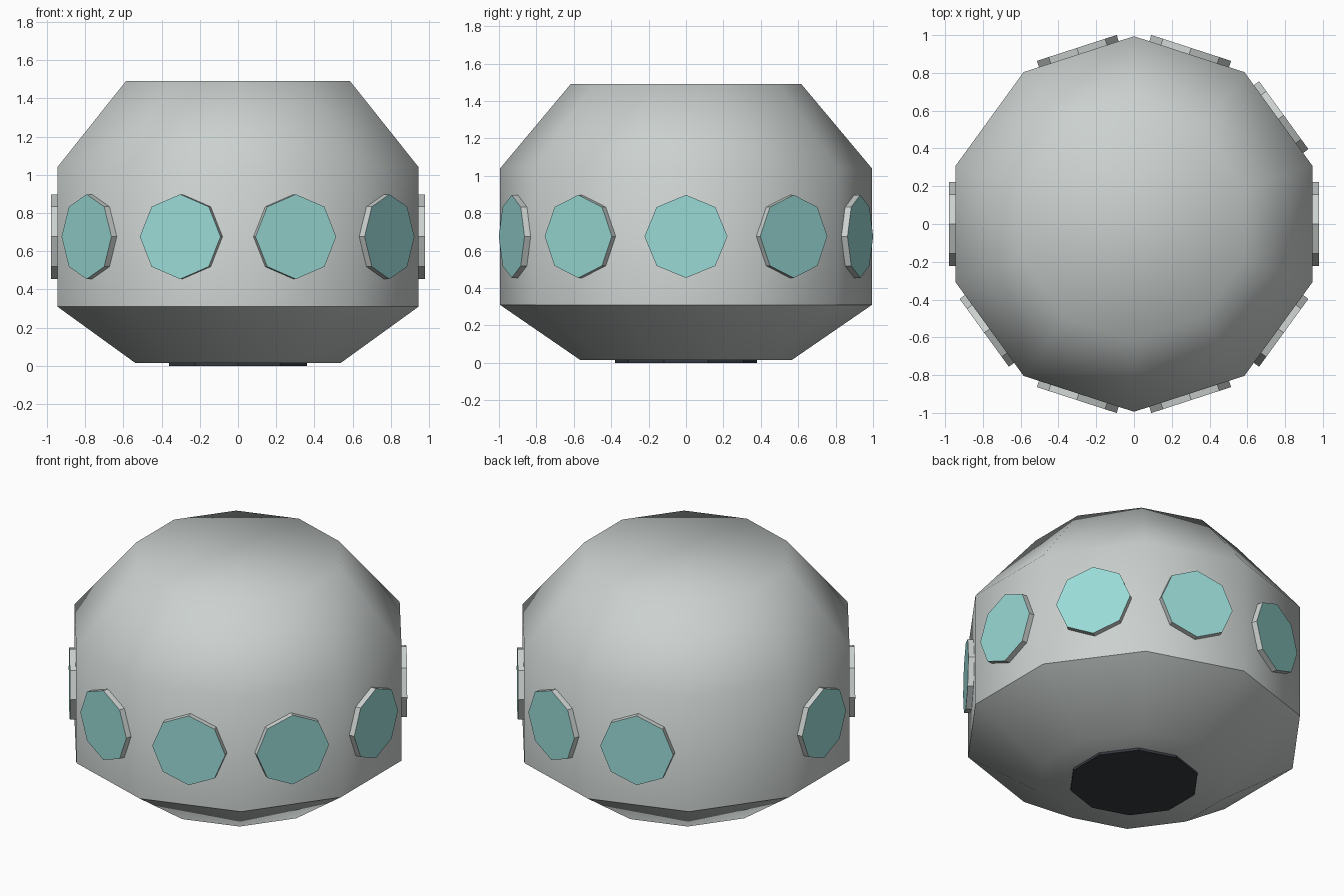
import bpy, bmesh, math
from mathutils import Matrix

if "Cube" in bpy.data.objects:
    bpy.data.objects.remove(bpy.data.objects["Cube"])

def material(name, color):
    m = bpy.data.materials.new(name)
    m.diffuse_color = color
    m.use_nodes = True
    m.node_tree.nodes["Principled BSDF"].inputs["Base Color"].default_value = m.diffuse_color
    return m

grey = material("grey", (0.60, 0.64, 0.63, 1))
teal = material("teal", (0.32, 0.70, 0.67, 1))
dark = material("dark", (0.035, 0.042, 0.052, 1))

def lathe(name, profile, sides, start, mats, matrix=Matrix()):
    """Closed prism through (radius, height) rings, capped at both ends."""
    bm = bmesh.new()
    rings = []
    for r, z in profile:
        angles = [start + math.tau * i / sides for i in range(sides)]
        rings.append([bm.verts.new((r * math.cos(a), r * math.sin(a), z)) for a in angles])
    for lo, hi in zip(rings, rings[1:]):
        for i in range(sides):
            j = (i + 1) % sides
            bm.faces.new((lo[i], lo[j], hi[j], hi[i]))
    bm.faces.new(rings[0][::-1])
    cap = bm.faces.new(rings[-1])
    cap.material_index = len(mats) - 1
    bm.transform(matrix)
    mesh = bpy.data.meshes.new(name)
    bm.to_mesh(mesh)
    bm.free()
    for m in mats:
        mesh.materials.append(m)
    obj = bpy.data.objects.new(name, mesh)
    bpy.context.collection.objects.link(obj)
    return obj

# ten-sided hull, smooth except at the lower rim
hull = lathe("hull", [(0.565, 0.015), (0.994, 0.31), (0.994, 1.04), (0.617, 1.49)],
             10, math.pi / 2, [grey])
bpy.context.view_layer.objects.active = hull
hull.select_set(True)
bpy.ops.object.shade_smooth_by_angle(angle=math.radians(53))

# dark hatch under the hull
lathe("bottom_hatch", [(0.38, 0.0), (0.38, 0.02)], 10, math.pi / 2, [dark])

# octagonal portholes on every wall but the back left one
for k in range(10):
    if k == 4:
        continue
    place = (Matrix.Rotation(math.radians(36 * k), 4, 'Z')
             @ Matrix.Translation((0, 0, 0.676))
             @ Matrix.Rotation(math.pi / 2, 4, 'Y'))
    lathe(f"porthole_{k}", [(0.222, 0.93), (0.222, 0.98)], 8, 0, [grey, teal], place)
